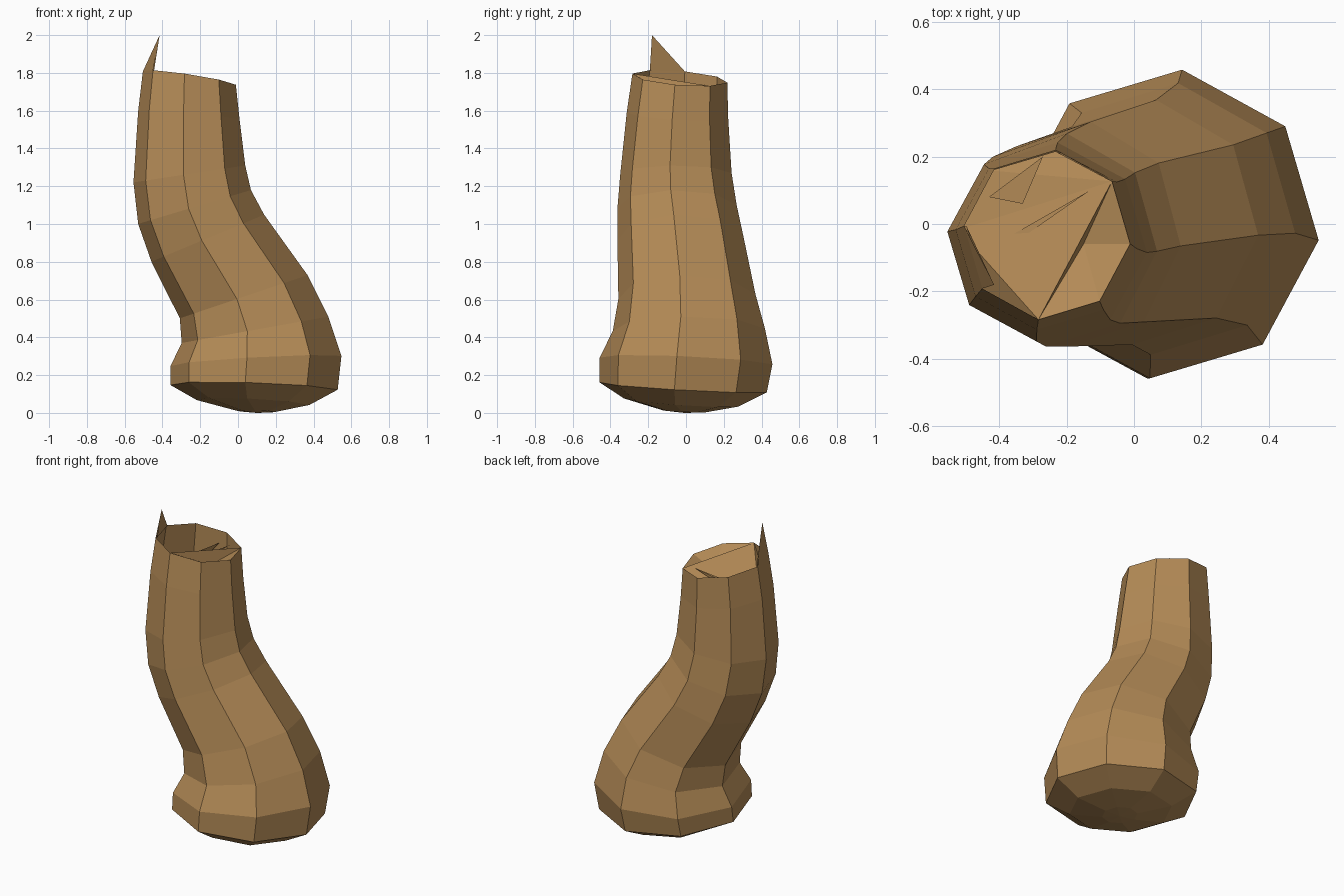
import bpy, math

if "Cube" in bpy.data.objects:
    bpy.data.objects.remove(bpy.data.objects["Cube"])

SIDES = 8
PHASE = math.radians(-6)

bark = bpy.data.materials.new("bark")
bark.diffuse_color = (0.46, 0.26, 0.095, 1)
bark.use_nodes = True
bark.node_tree.nodes["Principled BSDF"].inputs["Base Color"].default_value = bark.diffuse_color


def ring_point(ring, i, shrink=1.0):
    """Point i on a tilted ring: left x,z, right x,z, front y, back y, rise to back."""
    xl, zl, xr, zr, yf, yb, rise = ring
    a = PHASE + 2 * math.pi * i / SIDES
    u, v = math.cos(a) * shrink, math.sin(a) * shrink
    return ((xl + xr) / 2 + (xr - xl) / 2 * u,
            (yf + yb) / 2 + (yb - yf) / 2 * v,
            (zl + zr) / 2 + (zr - zl) / 2 * u + rise / 2 * v)


def add_mesh(name, verts, faces):
    mesh = bpy.data.meshes.new(name)
    mesh.from_pydata(verts, [], faces)
    mesh.materials.append(bark)
    mesh.update()
    obj = bpy.data.objects.new(name, mesh)
    bpy.context.collection.objects.link(obj)
    return obj


# Leaning trunk: rounded base up to the broken rim
rings = [
    (0.00, 0.01, 0.20, 0.005, -0.12, 0.10, -0.01),
    (-0.22, 0.07, 0.38, 0.04, -0.33, 0.28, -0.04),
    (-0.36, 0.15, 0.53, 0.12, -0.46, 0.43, -0.05),
    (-0.36, 0.25, 0.55, 0.30, -0.46, 0.46, -0.04),
    (-0.30, 0.37, 0.48, 0.51, -0.39, 0.42, 0.0),
    (-0.31, 0.50, 0.37, 0.73, -0.36, 0.37, 0.0),
    (-0.46, 0.80, 0.14, 1.05, -0.365, 0.305, 0.0),
    (-0.53, 1.00, 0.07, 1.18, -0.365, 0.27, 0.0),
    (-0.555, 1.22, 0.04, 1.31, -0.35, 0.243, 0.0),
    (-0.53, 1.60, 0.01, 1.55, -0.315, 0.225, -0.03),
    (-0.505, 1.81, -0.01, 1.735, -0.285, 0.22, -0.04),
]
verts = [ring_point(r, i) for r in rings for i in range(SIDES)]
faces = [(k * SIDES + i, k * SIDES + (i + 1) % SIDES,
          (k + 1) * SIDES + (i + 1) % SIDES, (k + 1) * SIDES + i)
         for k in range(len(rings) - 1) for i in range(SIDES)]
bottom = len(verts)
verts.append((0.10, -0.01, 0.0))
faces += [(bottom, (i + 1) % SIDES, i) for i in range(SIDES)]
add_mesh("trunk", verts, faces)

# Tall splinter standing on the left of the rim
rim = [ring_point(rings[-1], i) for i in range(SIDES)]
inner = [ring_point(rings[-1], i, 0.97) for i in range(SIDES)]
tip = (-0.415, -0.18, 2.0)
add_mesh("rim_splinter", [rim[4], rim[5], tip, inner[4], inner[5]],
         [(0, 1, 2), (4, 3, 2), (0, 3, 4, 1)])

# Broken wood inside: ridge across the opening, sloping down to the left
low = [ring_point((-0.53, 1.50, 0.01, 1.62, -0.315, 0.225, 0.0), i, 0.97)
       for i in (2, 3, 4, 5)]
add_mesh("broken_core",
         [rim[1], rim[6], *low, rim[7], rim[0], (-0.15, -0.06, 1.67)],
         [(0, 2, 3), (0, 3, 4), (0, 4, 1), (1, 4, 5),
          (1, 6, 8), (6, 7, 8), (7, 0, 8), (0, 1, 8)])

# Small shards lying in the hollow
shards = [
    [(-0.48, -0.10, 1.55), (-0.36, -0.06, 1.62), (-0.13, 0.10, 1.74)],
    [(-0.43, 0.08, 1.58), (-0.33, 0.06, 1.66), (-0.27, 0.20, 1.68)],
]
for n, pts in enumerate(shards, 1):
    base = (pts[0][0] + 0.05, pts[0][1] + 0.02, pts[0][2] - 0.05)
    add_mesh(f"shard_{n}", pts + [base],
             [(0, 1, 2), (0, 3, 1), (1, 3, 2), (0, 2, 3)])
